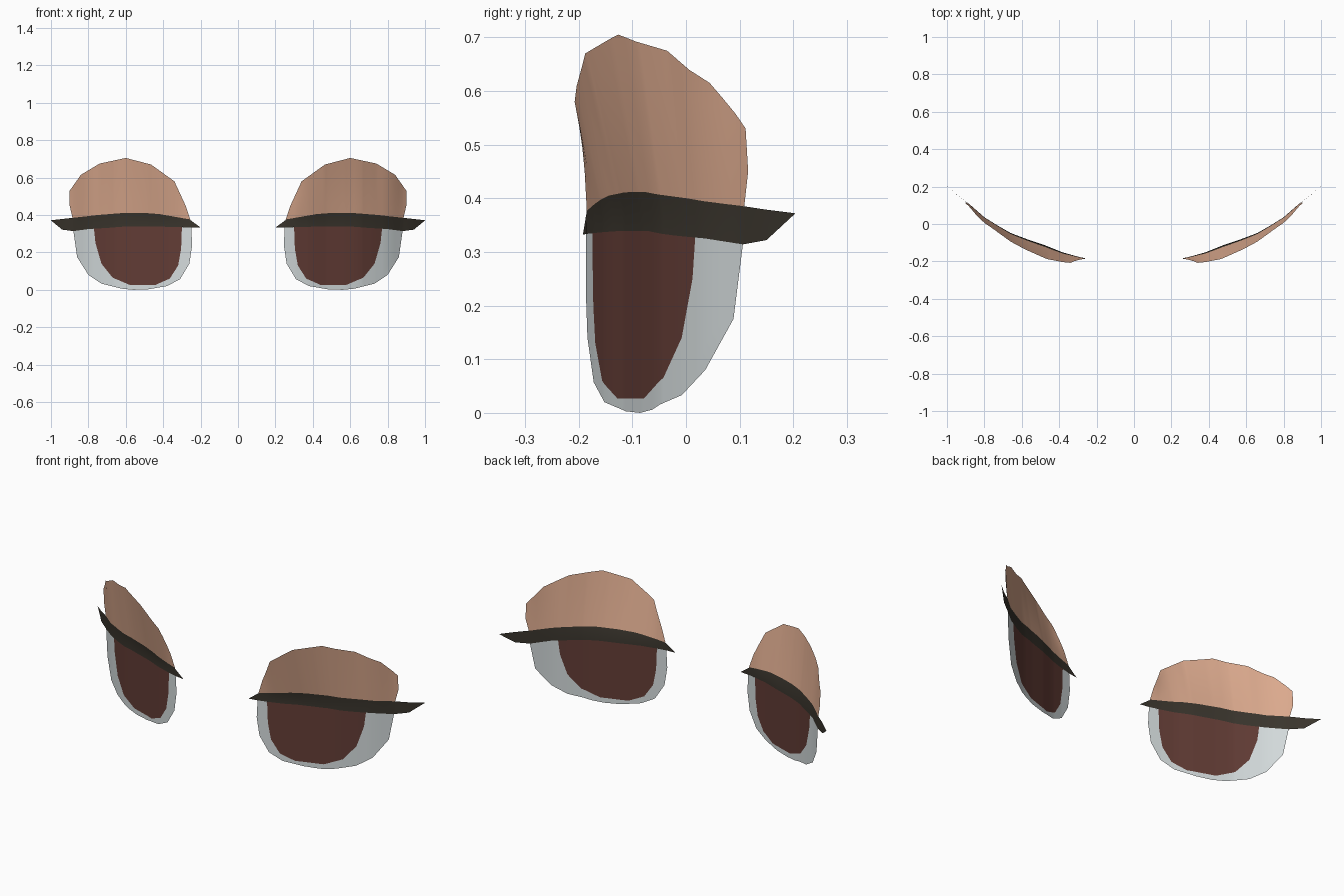
import bpy, bmesh

if "Cube" in bpy.data.objects:
    bpy.data.objects.remove(bpy.data.objects["Cube"])


def interp(pts, x):
    """Piecewise linear lookup in a list of (x, value)."""
    if x <= pts[0][0]:
        return pts[0][1]
    for (x0, v0), (x1, v1) in zip(pts, pts[1:]):
        if x <= x1:
            return v0 + (v1 - v0) * (x - x0) / (x1 - x0)
    return pts[-1][1]


# Outlines of one eye as (x, z) curves
LASH_TOP = [(.2, .333), (.26, .377), (.42, .405), (.5, .411), (.6, .412), (.75, .4), (1, .372)]
LASH_LOW = [(.2, .332), (.45, .339), (.6, .339), (.7, .331), (.8, .325), (.88, .314),
            (.94, .322), (1, .371)]
LID_TOP = [(.255, .375), (.28, .45), (.34, .58), (.465, .67), (.6, .705), (.74, .675),
           (.84, .615), (.9, .53)]
LID_EDGE = [(.885, .385), (.9, .45)]
WHITE_LOW = [(.245, .24), (.26, .14), (.31, .057), (.38, .02), (.48, .003), (.56, 0),
             (.62, .006), (.73, .033), (.8, .08), (.86, .175), (.88, .314)]
WHITE_EDGE = [(.245, .24), (.25, .333)]
IRIS_LOW = [(.3, .334), (.304, .22), (.32, .13), (.365, .06), (.44, .027), (.58, .027),
            (.67, .065), (.73, .14), (.762, .25), (.77, .327)]

# Curvature of the face: depth across x, and forward lean of the lid
DEPTH = [(.2, -.192), (.25, -.186), (.31, -.172), (.38, -.152), (.47, -.116), (.57, -.082),
         (.66, -.048), (.73, -.008), (.8, .036), (.88, .106), (.94, .15), (1, .203)]
LEAN = [(.25, .4), (.34, 1.05), (.465, 1.16), (.6, .83), (.74, .55), (.84, .55), (.9, .3)]


def depth(x, z):
    return interp(DEPTH, x) - .2 * max(0, z - .37) * interp(LEAN, x)


def lid_low(x):
    return interp(LASH_TOP, x) if x < .885 else interp(LID_EDGE, x)


def white_top(x):
    if x < .25:
        return interp(WHITE_EDGE, x)
    top = interp(LASH_LOW, x)
    return min(top, interp(IRIS_LOW, x)) if .3 <= x <= .77 else top


def material(name, srgb):
    m = bpy.data.materials.new(name)
    m.diffuse_color = [(c / 255 / 12.92 if c < 11 else ((c / 255 + .055) / 1.055) ** 2.4)
                       for c in srgb] + [1]
    m.use_nodes = True
    m.node_tree.nodes["Principled BSDF"].inputs["Base Color"].default_value = m.diffuse_color
    return m


def sheet(name, low, top, x0, x1, mat, rows=5):
    """Curved sheet between two outline curves, mirrored to the other eye."""
    xs = {x0, x1}
    for curve in (LASH_TOP, LASH_LOW, LID_TOP, LID_EDGE, WHITE_LOW, WHITE_EDGE, IRIS_LOW, DEPTH):
        xs |= {x for x, _ in curve if x0 < x < x1}
    bm = bmesh.new()
    cols = []
    for x in sorted(xs):
        a, b = low(x), top(x)
        zs = [a + (b - a) * i / rows for i in range(rows + 1)]
        cols.append([bm.verts.new((x, depth(x, z), z)) for z in zs])
    for c, d in zip(cols, cols[1:]):
        for i in range(rows):
            bm.faces.new((c[i], d[i], d[i + 1], c[i + 1]))
    bmesh.ops.remove_doubles(bm, verts=bm.verts, dist=.0004)
    for f in bm.faces:
        f.smooth = True
    me = bpy.data.meshes.new(name)
    bm.to_mesh(me)
    bm.free()
    me.materials.append(mat)
    ob = bpy.data.objects.new(name, me)
    bpy.context.collection.objects.link(ob)
    ob.modifiers.new("other_eye", 'MIRROR').use_mirror_merge = False


def curve(pts):
    return lambda x: interp(pts, x)


# Eye parts, edge to edge on one curved surface
sheet("eyelids", lid_low, curve(LID_TOP), .255, .9, material("skin", (220, 170, 142)))
sheet("lashes", curve(LASH_LOW), curve(LASH_TOP), .2, 1, material("dark_lash", (58, 53, 45)), 2)
sheet("irises", curve(IRIS_LOW), curve(LASH_LOW), .3, .77, material("brown_iris", (98, 60, 53)))
sheet("eye_whites", curve(WHITE_LOW), white_top, .245, .88, material("eye_white", (212, 219, 220)))
